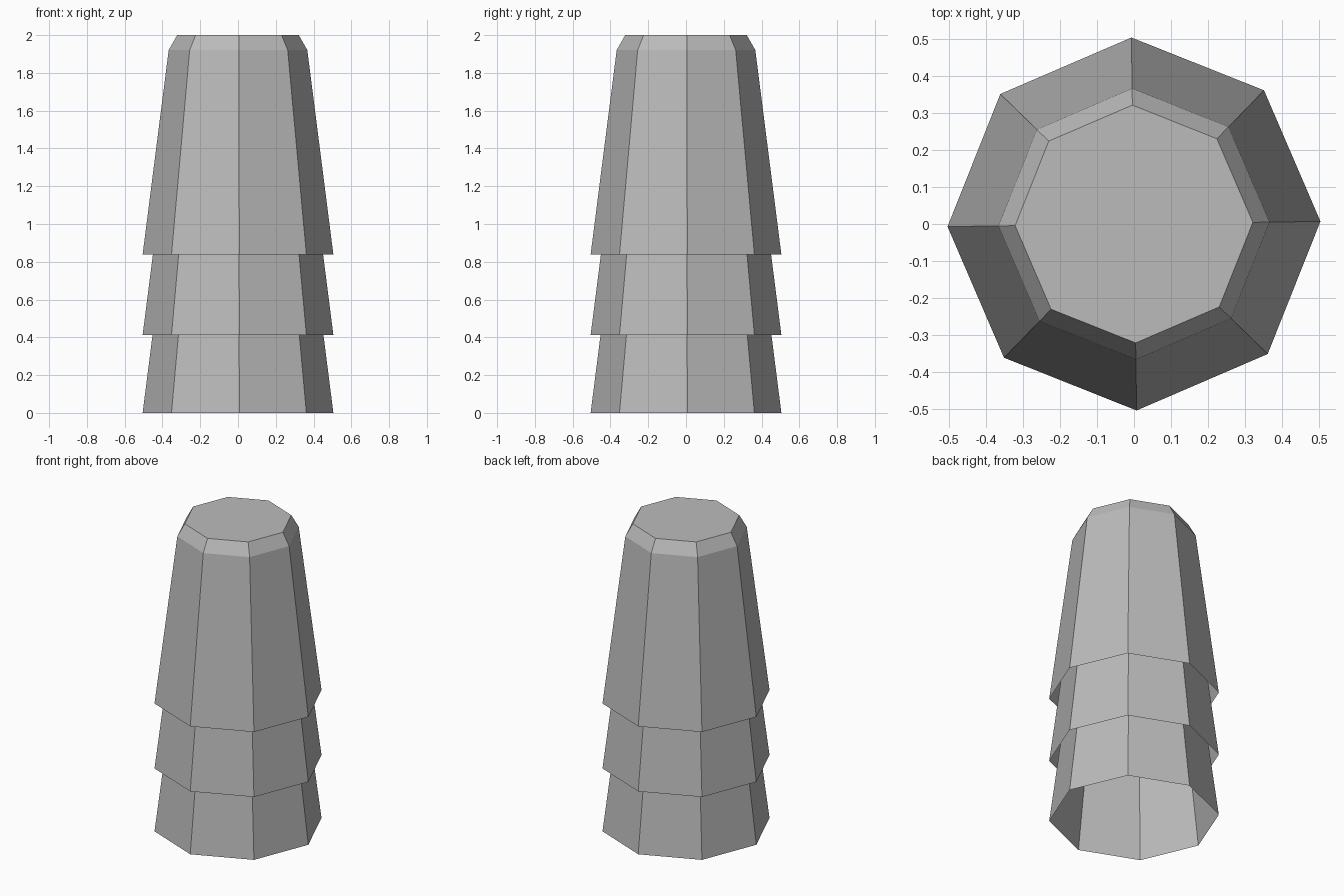
import bpy
import bmesh
from math import cos, sin, radians, tau

default_cube = bpy.data.objects.get("Cube")
if default_cube:
    bpy.data.objects.remove(default_cube, do_unlink=True)

SIDES = 8
TWIST = radians(0.8)
# Cup profile: radius and height from the open rim to the closed end
PROFILE = [(0.505, 0.0), (0.367, 1.083), (0.322, 1.162)]

grey = bpy.data.materials.new("plain grey")
grey.use_nodes = True
colour = (0.5, 0.5, 0.5, 1)
grey.diffuse_color = colour
grey.node_tree.nodes["Principled BSDF"].inputs["Base Color"].default_value = colour


def ring(bm, radius, z):
    angles = [TWIST + tau * i / SIDES for i in range(SIDES)]
    return [bm.verts.new((radius * cos(a), radius * sin(a), z)) for a in angles]


def upturned_cup(name, base):
    """Eight-sided thin cup, open at the bottom with a bevelled closed top."""
    bm = bmesh.new()
    rings = [ring(bm, r, z) for r, z in PROFILE]
    for low, high in zip(rings, rings[1:]):
        for i in range(SIDES):
            j = (i + 1) % SIDES
            bm.faces.new((low[i], low[j], high[j], high[i]))
    bm.faces.new(rings[-1])
    mesh = bpy.data.meshes.new(name)
    bm.to_mesh(mesh)
    bm.free()
    mesh.materials.append(grey)
    cup = bpy.data.objects.new(name, mesh)
    cup.location.z = base
    bpy.context.collection.objects.link(cup)


# Three identical cups nested in a stack
for name, base in (("bottom_cup", 0.0), ("middle_cup", 0.412), ("top_cup", 0.838)):
    upturned_cup(name, base)
